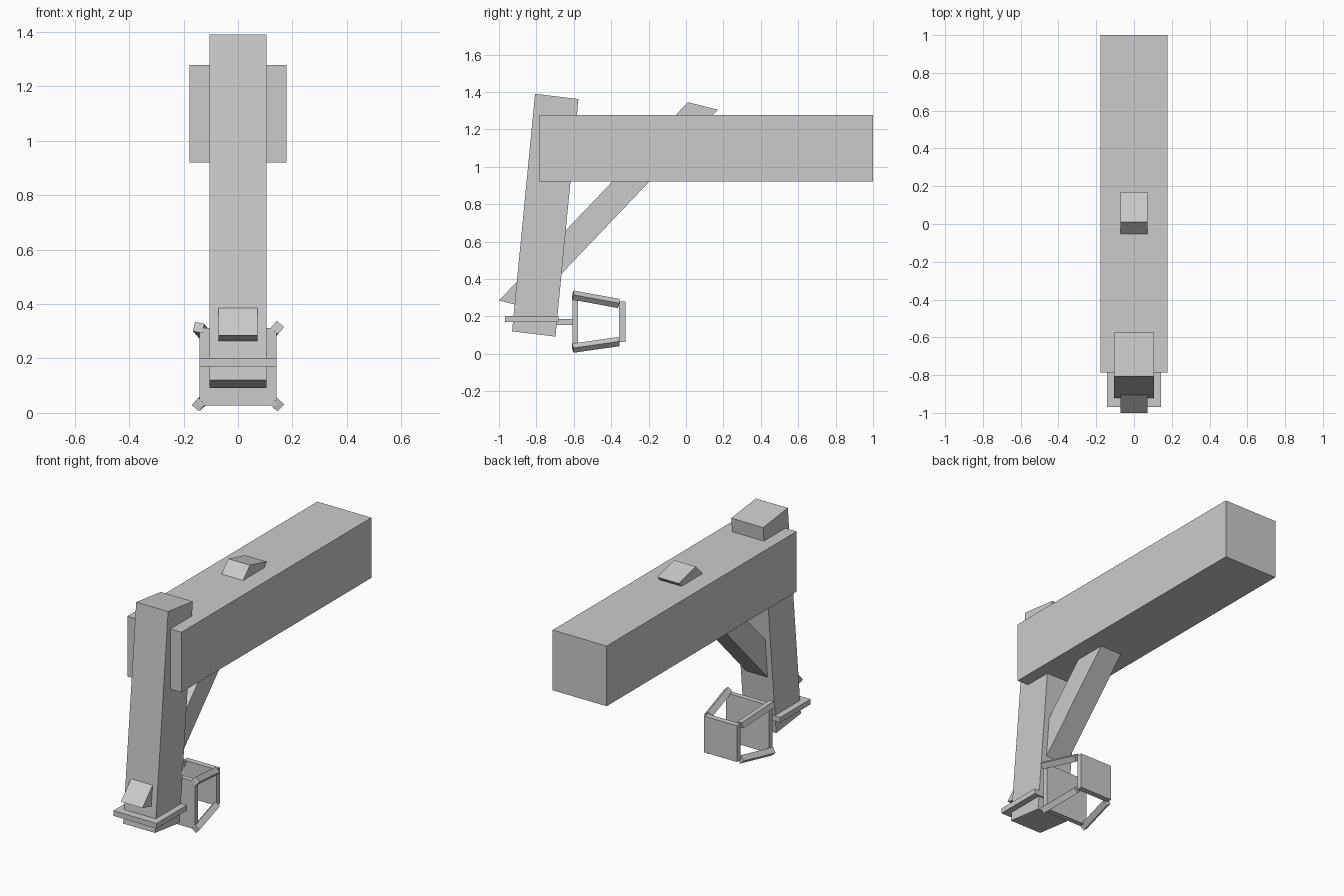
import bpy
from math import radians
from mathutils import Vector, Matrix

if "Cube" in bpy.data.objects:
    bpy.data.objects.remove(bpy.data.objects["Cube"])


def make(name, verts, faces):
    mesh = bpy.data.meshes.new(name)
    mesh.from_pydata(verts, [], faces)
    obj = bpy.data.objects.new(name, mesh)
    bpy.context.collection.objects.link(obj)
    return obj


def slab(name, profile, half):
    """Extrude a four-point (y, z) side profile to x = -half..half."""
    verts = [(x, y, z) for x in (-half, half) for y, z in profile]
    faces = [(3, 2, 1, 0), (4, 5, 6, 7)]
    faces += [(i, (i + 1) % 4, (i + 1) % 4 + 4, i + 4) for i in range(4)]
    return make(name, verts, faces)


def block(name, half, y0, y1, z0, z1):
    return slab(name, [(y0, z0), (y1, z0), (y1, z1), (y0, z1)], half)


def strut(name, a, b, size, roll):
    """Square bar between two points, rolled about its own axis."""
    a, b = Vector(a), Vector(b)
    d = (b - a).normalized()
    side = d.cross(Vector((0, 0, 1))).normalized()
    side = Matrix.Rotation(radians(roll), 3, d) @ side
    up = side.cross(d)
    h = size / 2
    ring = [(-h, -h), (h, -h), (h, h), (-h, h)]
    verts = [p + side * u + up * v for p in (a, b) for u, v in ring]
    faces = [(3, 2, 1, 0), (4, 5, 6, 7)]
    faces += [(i, (i + 1) % 4, (i + 1) % 4 + 4, i + 4) for i in range(4)]
    return make(name, verts, faces)


# Heavy timbers: overhead beam, leaning post and diagonal brace
block("beam", 0.178, -0.785, 1.0, 0.92, 1.278)
slab("post", [(-0.93, 0.12), (-0.698, 0.092), (-0.575, 1.362), (-0.807, 1.39)], 0.105)
slab("brace", [(-1.0, 0.285), (-0.84, 0.245), (0.17, 1.305), (0.01, 1.345)], 0.071)

# Collar round the post and the arm carrying the lantern
block("collar", 0.142, -0.968, -0.682, 0.17, 0.201)
block("lantern_arm", 0.04, -0.72, -0.59, 0.155, 0.187)

# Lantern: two end plates joined by four tapering corner bars
block("lantern_front_plate", 0.142, -0.608, -0.578, 0.028, 0.312)
block("lantern_back_plate", 0.108, -0.358, -0.324, 0.064, 0.279)
for sx in (-1, 1):
    for sz in (-1, 1):
        roll = 12 if (sx, sz) == (-1, 1) else 42
        strut("lantern_bar", (sx * 0.145, -0.605, 0.172 + sz * 0.142),
              (sx * 0.106, -0.36, 0.167 + sz * 0.102), 0.035, roll)
